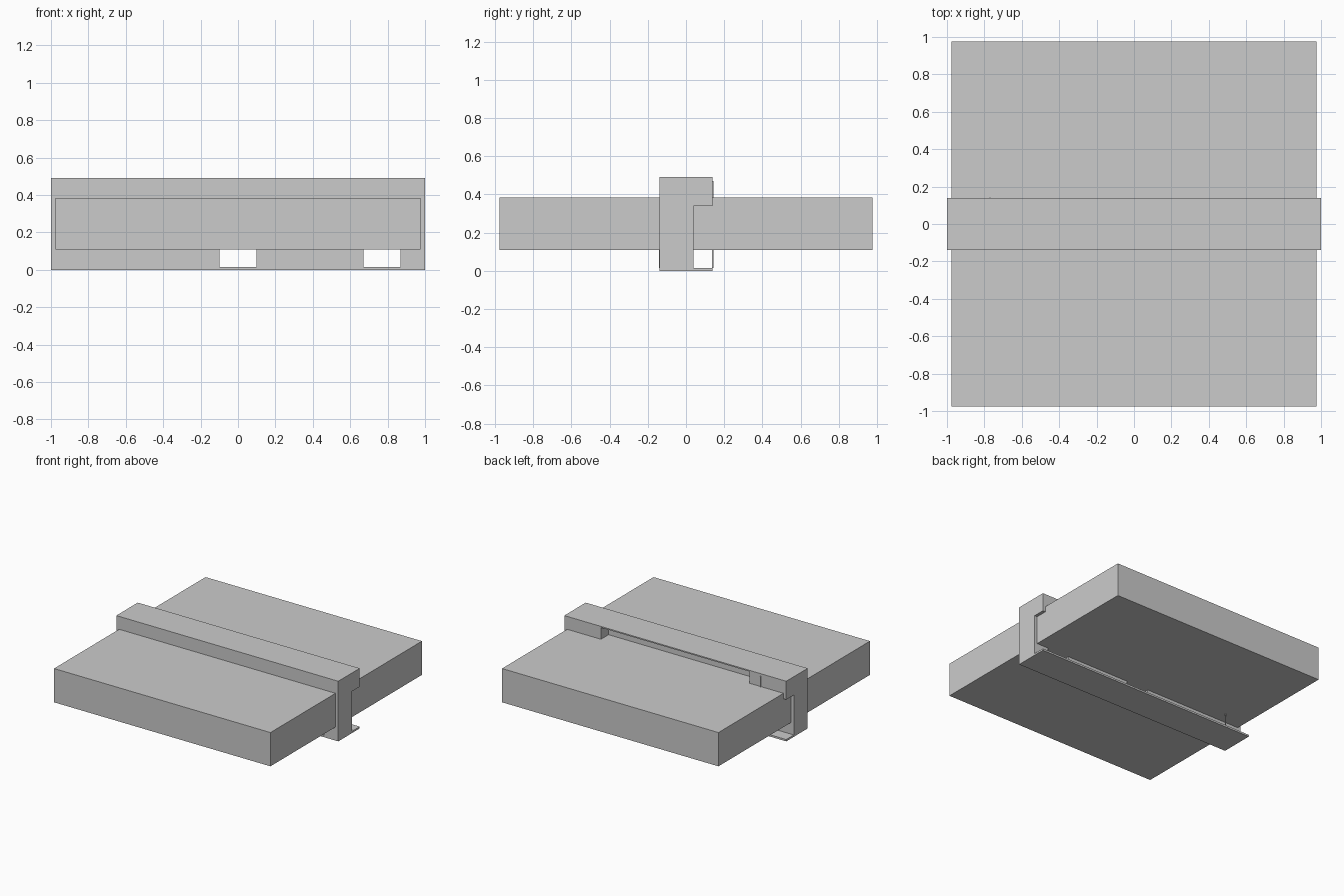
import bpy, bmesh

if "Cube" in bpy.data.objects:
    bpy.data.objects.remove(bpy.data.objects["Cube"])


def mesh_object(name, bm):
    bmesh.ops.recalc_face_normals(bm, faces=bm.faces)
    me = bpy.data.meshes.new(name)
    bm.to_mesh(me)
    bm.free()
    ob = bpy.data.objects.new(name, me)
    bpy.context.collection.objects.link(ob)
    return ob


def prism(name, pts, axis, lo, hi):
    """Extrude a 2D outline along 'x' (pts are y,z) or 'y' (pts are x,z)."""
    bm = bmesh.new()
    place = (lambda a, b: (lo, a, b)) if axis == 'x' else (lambda a, b: (a, lo, b))
    face = bm.faces.new([bm.verts.new(place(a, b)) for a, b in pts])
    new = bmesh.ops.extrude_face_region(bm, geom=[face])['geom']
    d = hi - lo
    bmesh.ops.translate(bm, verts=[v for v in new if isinstance(v, bmesh.types.BMVert)],
                        vec=(d, 0, 0) if axis == 'x' else (0, d, 0))
    return mesh_object(name, bm)


def box(name, x, y, z):
    return prism(name, [(x[0], z[0]), (x[1], z[0]), (x[1], z[1]), (x[0], z[1])],
                 'y', y[0], y[1])


BASE, LINTEL, TOP = 0.015, 0.34, 0.49
FRONT, WALL_BACK, BACK = -0.138, 0.04, 0.138

# wide slab passing through the wall
box("slab", (-0.975, 0.975), (-0.975, 0.975), (0.11, 0.385))

# thin base plate
box("base_plate", (-1, 1), (FRONT, BACK), (0, BASE))

# wall with doorways cut up from the bottom
outline = [(-1, TOP), (-1, BASE)]
for x0, x1 in [(-0.1, 0.1), (0.67, 0.87)]:
    outline += [(x0, BASE), (x0, LINTEL), (x1, LINTEL), (x1, BASE)]
outline += [(1, BASE), (1, TOP)]
prism("wall", outline, 'y', FRONT, WALL_BACK)

# thin rear overhang with a deep block at each end
prism("rear_overhang", [(-1, TOP), (-1, LINTEL), (-0.67, LINTEL), (-0.67, TOP - 0.01),
                        (0.67, TOP - 0.01), (0.67, LINTEL), (1, LINTEL), (1, TOP)],
      'y', WALL_BACK, BACK)

# closed front door panel and slim rear post
box("door_panel", (-0.87, -0.67), (FRONT - 0.004, FRONT), (BASE, LINTEL))
box("rear_post", (-0.773, -0.767), (BACK - 0.001, BACK + 0.005), (BASE, 0.47))
